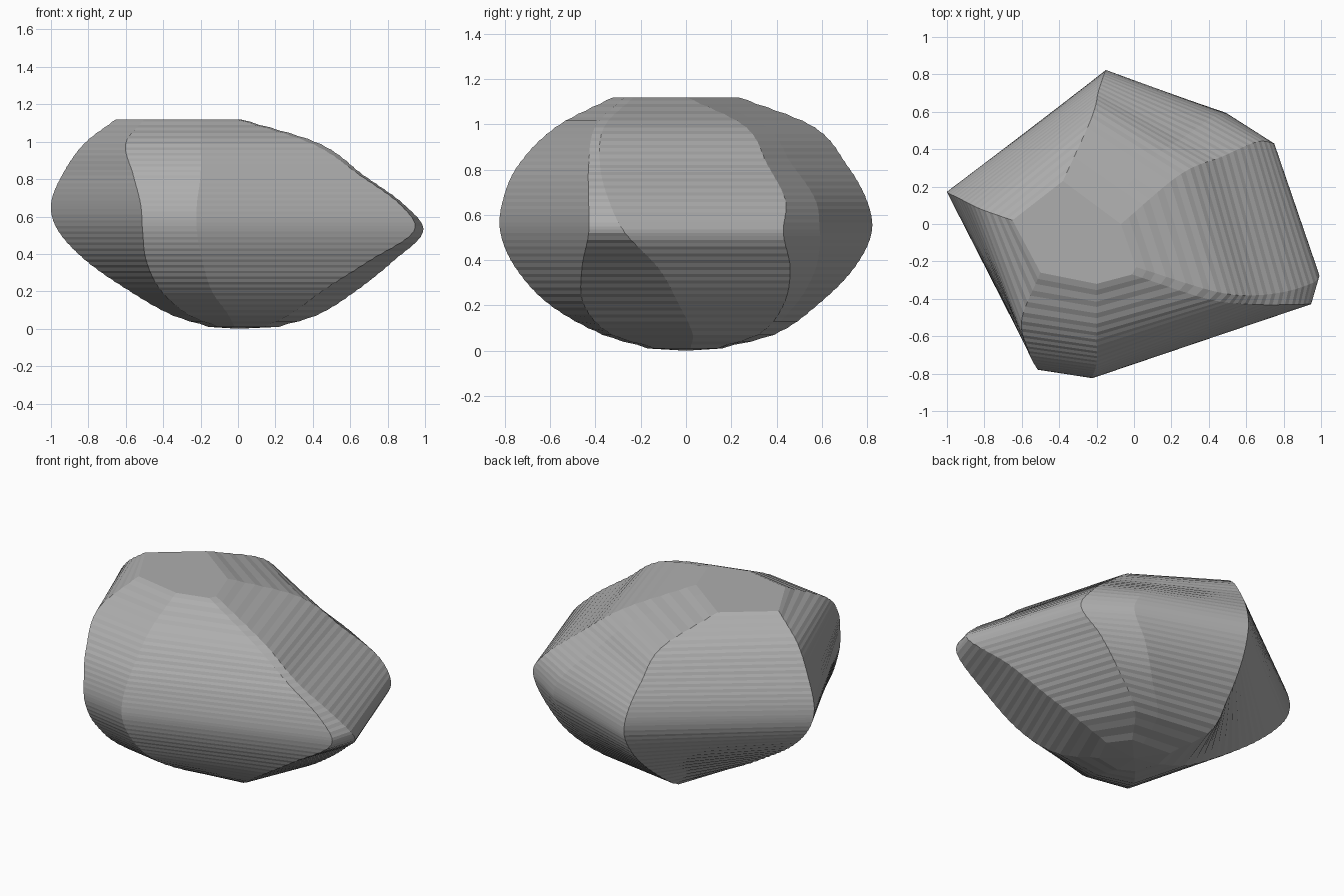
import bpy
import bmesh
from mathutils import Vector

if "Cube" in bpy.data.objects:
    bpy.data.objects.remove(bpy.data.objects["Cube"])

# Stone colour
stone = bpy.data.materials.new("stone grey")
stone.diffuse_color = (0.42, 0.42, 0.42, 1)
stone.use_nodes = True
stone.node_tree.nodes["Principled BSDF"].inputs["Base Color"].default_value = stone.diffuse_color

# Corner positions at each height:
# left, back, right back, right front (rear and front corner), front right, front left
heights = [0.01, 0.07, 0.2, 0.36, 0.52, 0.66, 0.82, 0.99, 1.12]
corners = [
    [(-.16, .02), (-.13, .16), (.13, .14), (.22, .02), (.14, -.14), (-.02, -.17), (-.11, -.12)],
    [(-.35, .02), (-.22, .39), (.26, .32), (.42, .03), (.27, -.33), (-.05, -.37), (-.26, -.31)],
    [(-.58, .05), (-.20, .58), (.47, .43), (.63, -.03), (.45, -.45), (-.14, -.60), (-.41, -.55)],
    [(-.81, .12), (-.17, .74), (.63, .46), (.83, -.12), (.70, -.46), (-.19, -.75), (-.49, -.69)],
    [(-.96, .17), (-.15, .82), (.75, .43), (.99, -.27), (.94, -.43), (-.22, -.82), (-.51, -.77)],
    [(-1.0, .17), (-.16, .80), (.66, .44), (.89, -.34), (.87, -.43), (-.22, -.81), (-.52, -.77)],
    [(-.94, .14), (-.19, .71), (.47, .36), (.67, -.38), (.65, -.43), (-.20, -.74), (-.56, -.69)],
    [(-.82, .08), (-.23, .56), (.24, .26), (.43, -.36), (.39, -.40), (-.20, -.57), (-.60, -.51)],
    [(-.65, .02), (-.38, .23), (-.07, 0), (.01, -.23), (-.01, -.27), (-.20, -.32), (-.50, -.26)],
]


def outline(z):
    """Smoothly interpolated cross-section at height z."""
    n = len(heights)
    i = max(k for k in range(n - 1) if heights[k] <= z)
    h = heights[i + 1] - heights[i]
    t = (z - heights[i]) / h

    def slope(k, c):
        a, b = max(k - 1, 0), min(k + 1, n - 1)
        return (Vector(corners[b][c]) - Vector(corners[a][c])) / (heights[b] - heights[a])

    ring = []
    for c in range(7):
        p, q = Vector(corners[i][c]), Vector(corners[i + 1][c])
        ring.append(p * (2*t**3 - 3*t**2 + 1) + q * (3*t**2 - 2*t**3)
                    + slope(i, c) * h * (t**3 - 2*t**2 + t)
                    + slope(i + 1, c) * h * (t**3 - t**2))
    # Slight bulge along the back right side, fading towards the top
    bulge = 0.05 * max(0, 1 - abs(z - 0.5) / 0.35)
    ring.insert(2, ring[1].lerp(ring[2], 0.7) + Vector((0.3, 0.95)) * bulge)
    return ring


# Stack the cross-sections in shallow weathered steps
bm = bmesh.new()
layers = 37
base, top = heights[0], heights[-1]
step = (top - base) / layers
rings = []
for k in range(layers):
    z = base + k * step
    for dz, ds in ((0, 0), (0.56, 0.44)):
        rings.append([bm.verts.new((p.x, p.y, z + dz * step))
                      for p in outline(z + ds * step)])
rings.append([bm.verts.new((p.x, p.y, top)) for p in outline(top)])
for low, high in zip(rings, rings[1:]):
    for j in range(8):
        m = (j + 1) % 8
        bm.faces.new((low[j], low[m], high[m], high[j]))
bm.faces.new(rings[-1])

# Shallow pointed underside
foot = bm.verts.new((0, 0, 0))
for j in range(8):
    bm.faces.new((foot, rings[0][(j + 1) % 8], rings[0][j]))
bmesh.ops.recalc_face_normals(bm, faces=bm.faces)

mesh = bpy.data.meshes.new("boulder")
bm.to_mesh(mesh)
bm.free()
mesh.materials.append(stone)
boulder = bpy.data.objects.new("boulder", mesh)
bpy.context.collection.objects.link(boulder)
